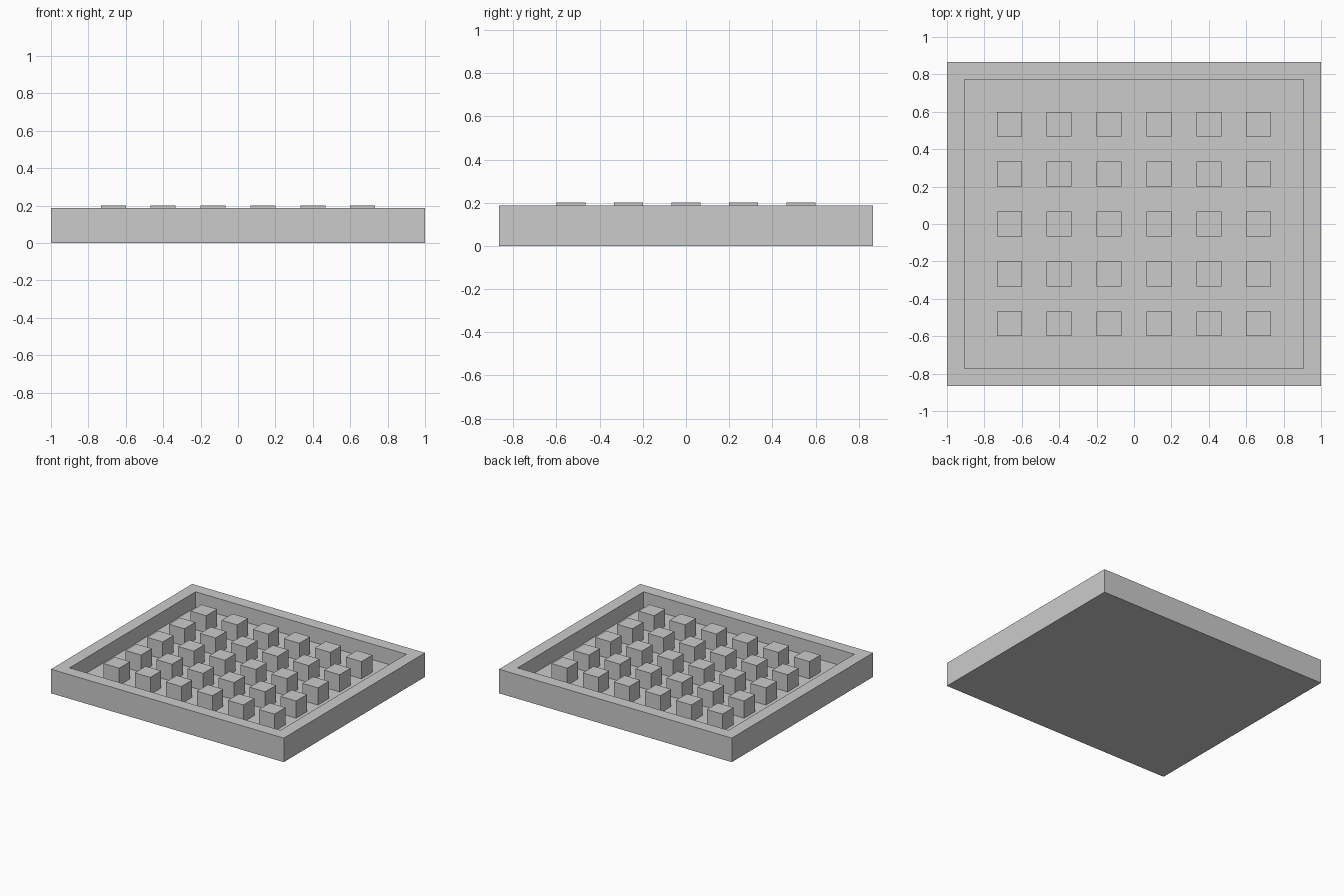
import bpy, bmesh

if "Cube" in bpy.data.objects:
    bpy.data.objects.remove(bpy.data.objects["Cube"])

U = 2 / 15            # grid module: wall thickness and block width
HX, HY = 7.5 * U, 6.5 * U
FLOOR, RIM, TOP = 0.5 * U, 0.187, 1.5 * U


def make_object(name, bm):
    mesh = bpy.data.meshes.new(name)
    bm.to_mesh(mesh)
    bm.free()
    obj = bpy.data.objects.new(name, mesh)
    bpy.context.collection.objects.link(obj)
    return obj


def box(bm, x, y, z0, z1, sx, sy):
    verts = bmesh.ops.create_cube(bm, size=1)["verts"]
    bmesh.ops.scale(bm, vec=(sx, sy, z1 - z0), verts=verts)
    bmesh.ops.translate(bm, vec=(x, y, (z0 + z1) / 2), verts=verts)


# Tray: box with an inset, sunken top
bm = bmesh.new()
box(bm, 0, 0, 0, RIM, 2 * HX, 2 * HY)
bm.normal_update()
top = max(bm.faces, key=lambda f: f.calc_center_median().z)
bmesh.ops.inset_region(bm, faces=[top], thickness=U)
floor = bmesh.ops.extrude_discrete_faces(bm, faces=[top])["faces"][0]
bmesh.ops.translate(bm, vec=(0, 0, FLOOR - RIM), verts=floor.verts)
bmesh.ops.recalc_face_normals(bm, faces=bm.faces)
make_object("tray", bm)

# Blocks: 6 by 5 grid of cubes standing on the tray floor
for row in range(5):
    for col in range(6):
        bm = bmesh.new()
        box(bm, (col - 2.5) * 2 * U, (row - 2) * 2 * U, FLOOR, TOP, U, U)
        make_object(f"block_{row + 1}_{col + 1}", bm)
